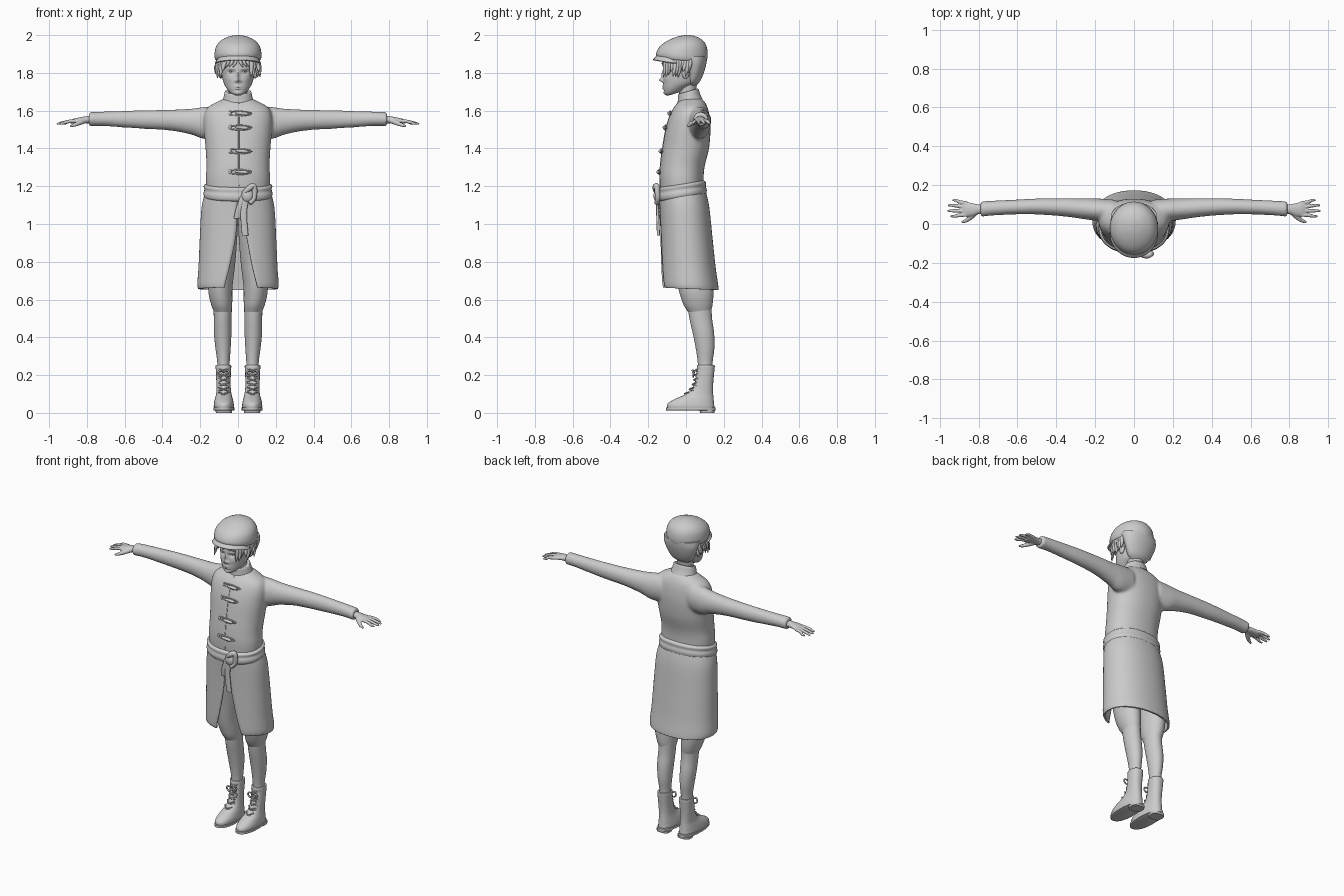
import bpy, bmesh, math, random
from mathutils import Vector, Matrix

random.seed(4)


def smooth_path(rows, sub):
    """Catmull-Rom resampling of equal-length tuples."""
    if sub < 2:
        return [tuple(r) for r in rows]
    p = [rows[0]] + list(rows) + [rows[-1]]
    out = []
    for i in range(1, len(p) - 2):
        for k in range(sub):
            t = k / sub
            out.append(tuple(.5 * (2*b + (c-a)*t + (2*a-5*b+4*c-d)*t*t + (3*b-a-3*c+d)*t**3)
                             for a, b, c, d in zip(*p[i-1:i+3])))
    return out + [tuple(rows[-1])]


def V(x, rx, yf, yb, zf, zb=None):
    """Upright ring: centre x, half width, front/back y, front/back z."""
    zb = zf if zb is None else zb
    return (x, (yf+yb)/2, (zf+zb)/2, rx, 0, 0, 0, (yf-yb)/2, (zf-zb)/2)


def loft(bm, rings, segs=40, n=2.0, sub=5):
    rows = []
    for r in smooth_path(rings, sub):
        c, a, b = Vector(r[:3]), Vector(r[3:6]), Vector(r[6:])
        row = []
        for i in range(segs):
            w = 2*math.pi*i/segs
            cs, sn = math.cos(w), math.sin(w)
            row.append(bm.verts.new(c + a*math.copysign(abs(cs)**(2/n), cs)
                                    + b*math.copysign(abs(sn)**(2/n), sn)))
        rows.append(row)
    for r0, r1 in zip(rows, rows[1:]):
        for i in range(segs):
            j = (i+1) % segs
            bm.faces.new((r0[i], r0[j], r1[j], r1[i]))
    bm.faces.new(rows[0])
    bm.faces.new(rows[-1])


def tube(bm, pts, segs=10, sub=4):
    """Round tube through (x, y, z, radius) points."""
    pts = smooth_path(pts, sub)
    rings, prev = [], Vector((.13, .3, .9))
    for i, p in enumerate(pts):
        t = (Vector(pts[min(i+1, len(pts)-1)][:3]) - Vector(pts[max(i-1, 0)][:3])).normalized()
        prev = (prev - t*prev.dot(t)).normalized()
        rings.append((*p[:3], *(prev*p[3]), *(t.cross(prev)*p[3])))
    loft(bm, rings, segs, 2, 1)


def ball(bm, c, s):
    bmesh.ops.create_uvsphere(bm, u_segments=20, v_segments=14, radius=1,
                              matrix=Matrix.Translation(c) @ Matrix.Diagonal((*s, 1)))


def finish(name, bm, mirror=False, voxel=0, relax=0, thick=0):
    bmesh.ops.recalc_face_normals(bm, faces=bm.faces[:])
    me = bpy.data.meshes.new(name)
    bm.to_mesh(me)
    bm.free()
    me.polygons.foreach_set("use_smooth", [True]*len(me.polygons))
    me.set_sharp_from_angle(angle=math.radians(50))
    ob = bpy.data.objects.new(name, me)
    bpy.context.collection.objects.link(ob)
    if voxel:
        m = ob.modifiers.new("blend", 'REMESH')
        m.mode, m.voxel_size, m.use_smooth_shade = 'VOXEL', voxel, True
    if relax:
        m = ob.modifiers.new("relax", 'SMOOTH')
        m.factor, m.iterations = .5, relax
    if thick:
        m = ob.modifiers.new("cloth", 'SOLIDIFY')
        m.thickness, m.offset = thick, 0
    if mirror:
        ob.modifiers.new("mirror", 'MIRROR')
    return ob


# Coat top: torso and sleeves blended together
torso = [(.165, -.135, .095, 1.15), (.170, -.140, .093, 1.24), (.167, -.137, .100, 1.31),
         (.172, -.125, .122, 1.40), (.180, -.108, .130, 1.50), (.180, -.088, .125, 1.57),
         (.162, -.066, .115, 1.615), (.115, -.042, .10, 1.645), (.07, -.025, .08, 1.665)]
sleeve = [(.10, .07, 1.54, .055, .085), (.18, .073, 1.535, .058, .085), (.25, .078, 1.542, .054, .068),
          (.36, .086, 1.55, .047, .055), (.50, .09, 1.553, .041, .049), (.62, .087, 1.555, .038, .043),
          (.72, .082, 1.557, .038, .038), (.79, .077, 1.555, .040, .037)]
bm = bmesh.new()
loft(bm, [V(0, *r) for r in torso], n=2.2)
for s in (1, -1):
    loft(bm, [(s*x, y, z, 0, ry, 0, 0, 0, rz) for x, y, z, ry, rz in sleeve])
finish("coat_top", bm, voxel=.008, relax=8)

# Coat skirt: open-fronted cloth shell
skirt = smooth_path([(.170, -.138, .098, 1.15, 1.18, 0, .0), (.188, -.134, .118, 1.08, 1.09, .002, .012),
                     (.197, -.130, .135, .93, .93, .010, .04), (.204, -.128, .152, .78, .77, .038, .068),
                     (.210, -.126, .165, .69, .68, .060, .09), (.206, -.122, .168, .665, .65, .064, .096)], 5)
bm = bmesh.new()
rows = []
for rx, yf, yb, zf, zb, g0, g1 in skirt:
    a0, a1 = math.asin(g1/rx), 2*math.pi - math.asin(g0/rx)
    row = []
    for i in range(65):
        w = a0 + (a1-a0)*i/64
        k = .5 - .5*math.cos(w)
        sx, cy = math.sin(w), math.cos(w)
        row.append(bm.verts.new((rx*math.copysign(abs(sx)**.92, sx),
                                 (yf+yb)/2 + (yf-yb)/2*math.copysign(abs(cy)**.92, cy), zf+(zb-zf)*k)))
    rows.append(row)
for r0, r1 in zip(rows, rows[1:]):
    for i in range(64):
        bm.faces.new((r0[i], r0[i+1], r1[i+1], r1[i]))
finish("coat_skirt", bm, thick=.01)

# Collar
bm = bmesh.new()
loft(bm, [V(0, .082, -.045, .088, 1.635, 1.66), V(0, .076, -.043, .076, 1.66, 1.685),
          V(0, .070, -.042, .066, 1.685, 1.715), V(0, .062, -.034, .058, 1.688, 1.715)], sub=3)
finish("collar", bm)

# Belt, knot and hanging tails
bm = bmesh.new()
loft(bm, [V(0, rx, -yf, yb, zf, zf+.035) for rx, yf, yb, zf in
          [(.160, .130, .09, 1.115), (.178, .148, .106, 1.125), (.183, .153, .110, 1.145),
           (.178, .149, .105, 1.165), (.181, .150, .106, 1.185), (.160, .130, .09, 1.198)]], n=2.2, sub=4)
finish("belt", bm)
bm = bmesh.new()
ball(bm, (.05, -.150, 1.15), (.032, .022, .036))
tube(bm, [(.03, -.15, 1.16, .014), (.06, -.162, 1.19, .016), (.085, -.155, 1.20, .015),
          (.085, -.15, 1.14, .014), (.06, -.155, 1.11, .013)])
for pts in ([(.045, -.152, 1.14), (.03, -.150, 1.06), (.038, -.146, .94)],
            [(.03, -.150, 1.15), (.005, -.148, 1.08), (-.005, -.140, 1.03)]):
    loft(bm, [(*p, .017, 0, 0, 0, .008, 0) for p in pts], 16, 3)
finish("belt_knot", bm)

# Coat toggles and front seam
front = lambda z: next(a[1] + (b[1]-a[1])*(z-a[3])/(b[3]-a[3]) for a, b in zip(torso, torso[1:]) if a[3] <= z <= b[3])
bm = bmesh.new()
for z in (1.585, 1.51, 1.385, 1.275):
    y = front(z) - .004
    tube(bm, [(-.012, y-.006, z+.003, .004), (.0, y-.006, z+.002, .008), (.04, y-.005, z-.001, .009),
              (.055, y-.003, z-.002, .003)])
    tube(bm, [(-.045, y+.004, z+.009, .004), (.02, y, z+.012, .004), (.072, y+.005, z, .004),
              (.02, y, z-.012, .004), (-.045, y+.004, z-.006, .004)], 8)
    ball(bm, (-.042, y+.003, z+.002), (.007, .005, .013))
finish("toggles", bm)
bm = bmesh.new()
tube(bm, [(.004, front(z)+.001, z, .003) for z in (1.2, 1.3, 1.4, 1.5, 1.58, 1.64)], 8)
finish("front_seam", bm)

# Hands
bm = bmesh.new()
loft(bm, [(x, y, z, 0, ry, 0, 0, 0, rz) for x, y, z, ry, rz in
          [(.76, .076, 1.553, .026, .020), (.80, .076, 1.552, .025, .019), (.83, .074, 1.550, .033, .016),
           (.865, .076, 1.545, .038, .014), (.885, .078, 1.541, .034, .010)]], 24)
for y0, x1, y1 in ((.107, .935, .122), (.087, .957, .096), (.067, .960, .068), (.048, .945, .040)):
    tube(bm, [(.86, y0, 1.546, .010), (.90, (y0+y1)/2, 1.542, .0095), (x1-.02, y1, 1.534, .008), (x1, y1, 1.529, .005)])
tube(bm, [(.81, .062, 1.547, .014), (.84, .035, 1.535, .013), (.865, .017, 1.525, .010), (.888, .009, 1.518, .006)])
finish("hands", bm, mirror=True, voxel=.004, relax=2)

# Trousers, stockings
bm = bmesh.new()
loft(bm, [V(.08, .082, -.10, .09, 1.12), V(.088, .085, -.09, .11, .95), V(.092, .078, -.065, .13, .8),
          V(.094, .066, -.045, .145, .68), V(.092, .062, -.03, .145, .62), V(.086, .055, -.012, .14, .57),
          V(.081, .046, .01, .132, .535)])
finish("trousers", bm, mirror=True)
bm = bmesh.new()
loft(bm, [V(.081, .049, .008, .135, .57), V(.081, .047, .018, .138, .50), V(.081, .046, .036, .149, .42),
          V(.079, .040, .052, .150, .34), V(.077, .033, .062, .141, .27), V(.077, .032, .065, .138, .2)])
finish("stockings", bm, mirror=True)

# Boots with soles and laces
bm = bmesh.new()
loft(bm, [V(.075, .044, -.088, .145, .018), V(.075, .053, -.100, .150, .03), V(.075, .052, -.094, .148, .052),
          V(.075, .047, -.055, .146, .075), V(.075, .041, -.005, .144, .098), V(.076, .038, .030, .143, .125),
          V(.077, .038, .048, .145, .17), V(.077, .040, .056, .150, .22), V(.077, .041, .058, .152, .25),
          V(.077, .033, .066, .144, .252)], n=2.25)
finish("boots", bm, mirror=True)
bm = bmesh.new()
loft(bm, [V(.075, .052, -.100, .152, .012, .012), V(.075, .056, -.105, .155, .014), V(.075, .056, -.105, .155, .028),
          V(.075, .050, -.098, .15, .030)], n=2.3, sub=1)
loft(bm, [V(.075, .042, .075, .150, 0), V(.075, .044, .07, .153, .015)], n=3, sub=1)
finish("soles", bm, mirror=True)
bm = bmesh.new()
for z, y in ((.10, -.004), (.125, .022), (.15, .038), (.175, .045), (.20, .05), (.225, .053)):
    for s in (1, -1):
        tube(bm, [(.076-s*.027, y+.018, z-.008, .004), (.076, y-.004, z, .004), (.076+s*.027, y+.018, z+.01, .004)], 6)
for s in (1, -1):
    tube(bm, [(.076, .045, .215, .004), (.076+s*.02, .035, .225, .005), (.076+s*.032, .04, .205, .005),
              (.076+s*.012, .038, .19, .004)], 8)
finish("laces", bm, mirror=True)

# Neck and head with sculpted face
bm = bmesh.new()
loft(bm, [V(0, .056, -.032, .06, 1.63), V(0, .05, -.036, .052, 1.69), V(0, .052, -.05, .06, 1.75)])
finish("neck", bm)
bm = bmesh.new()
loft(bm, [V(0, .018, -.095, -.05, 1.679, 1.692), V(0, .040, -.112, -.02, 1.687, 1.703),
          V(0, .062, -.119, .025, 1.712, 1.73), V(0, .077, -.121, .06, 1.75), V(0, .086, -.120, .08, 1.79),
          V(0, .090, -.122, .09, 1.83), V(0, .088, -.120, .09, 1.88)], 96, 2.1, 10)
bumps = [(0, 1.762, .009, .010, -.020), (0, 1.788, .008, .02, -.011), (.013, 1.757, .007, .006, -.007),
         (.034, 1.803, .018, .010, .010), (.036, 1.823, .022, .007, -.004), (.045, 1.768, .02, .015, -.003),
         (0, 1.728, .017, .004, -.006), (0, 1.717, .013, .004, -.006), (0, 1.707, .02, .004, .003),
         (0, 1.691, .016, .008, -.004)]
for v in bm.verts:
    if v.co.y < -.03:
        x, z = abs(v.co.x), v.co.z
        v.co.y += sum(d*math.exp(-((x-bx)/sx)**2 - ((z-bz)/sz)**2) for bx, bz, sx, sz, d in bumps)
finish("head", bm)
bm = bmesh.new()
ball(bm, (.034, -.096, 1.802), (.015, .009, .008))
tube(bm, [(.017, -.104, 1.803, .002), (.034, -.107, 1.811, .003), (.052, -.097, 1.804, .002)], 8)
finish("eyes", bm, mirror=True)
bm = bmesh.new()
ball(bm, (.091, -.002, 1.80), (.011, .020, .031))
finish("ears", bm, mirror=True)

# Hair locks under the cap
bm = bmesh.new()
for s in (1, -1):
    for i in range(11):
        y = -.105 + i*.013
        x = s*(.072 + .036*min(1, i/4))
        dx, tip = random.uniform(-.004, .012), random.uniform(1.77, 1.815)
        tube(bm, [(x*.94, y, 1.875, .011), (x, y-.004, 1.85, .012), (x*.98+s*dx, y-.008, (1.85+tip)/2, .010),
                  (x*.96+s*dx*1.5, y-.016, tip, .002)], 8)
    for i in range(4):
        x = s*(.008 + i*.019)
        tube(bm, [(x, -.112+i*.003, 1.87, .009), (x+s*.008, -.121+i*.005, 1.85, .008),
                  (x+s*.02, -.117+i*.006, 1.828+.004*(i % 2), .002)], 8)
finish("hair", bm)

# Cap crown, back of cap and visor
bm = bmesh.new()
loft(bm, [V(0, .106, -.125, .10, 1.868, 1.85), V(0, .121, -.146, .111, 1.874, 1.87),
          V(0, .124, -.158, .115, 1.90, 1.905), V(0, .115, -.140, .107, 1.938, 1.945),
          V(0, .090, -.102, .086, 1.968, 1.975), V(0, .050, -.05, .052, 1.991, 1.993),
          V(0, .012, -.005, .02, 2.0)], 48)
finish("cap_crown", bm)
bm = bmesh.new()
loft(bm, [V(0, .04, .01, .05, 1.732), V(0, .072, -.0, .074, 1.755), V(0, .097, -.0, .094, 1.80),
          V(0, .114, -.01, .108, 1.85), V(0, .119, -.04, .112, 1.89)], 48)
finish("cap_back", bm)
bm = bmesh.new()
rows = []
for k in range(6):
    t = k/5
    row = []
    for i in range(33):
        w = math.radians(-88 + 176*i/32)
        row.append(bm.verts.new(((.112+.009*t)*math.sin(w), -.045-(.098+.029*t)*math.cos(w),
                                 1.848 + .05*math.cos(w)**.7*(1-t) + .020*t*math.cos(w))))
    rows.append(row)
for r0, r1 in zip(rows, rows[1:]):
    for i in range(32):
        bm.faces.new((r0[i], r0[i+1], r1[i+1], r1[i]))
finish("cap_visor", bm, thick=.008)
